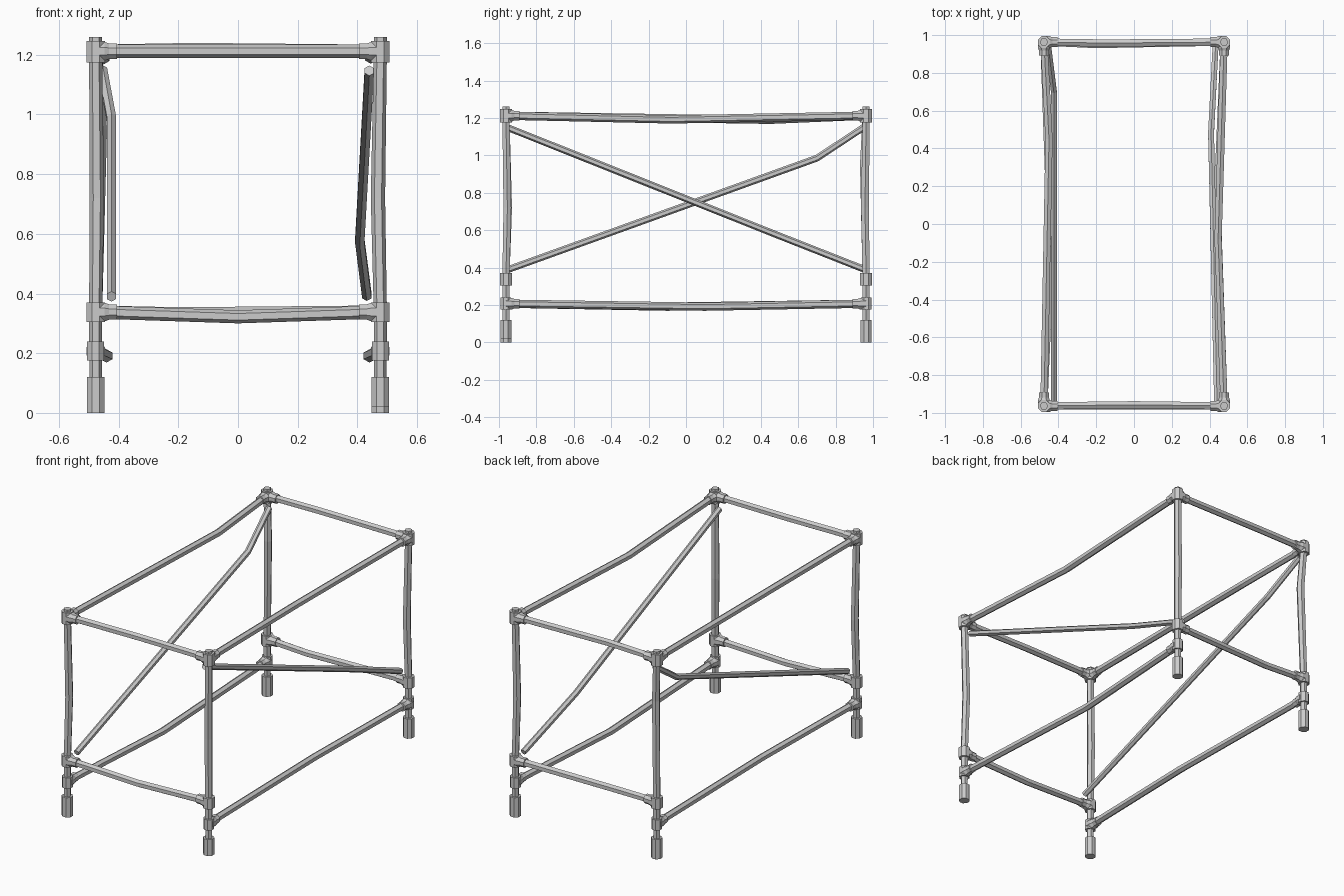
import bpy, bmesh, math
from mathutils import Vector

if "Cube" in bpy.data.objects:
    bpy.data.objects.remove(bpy.data.objects["Cube"])


def tube(name, pts, radii, sides=6, phase=0.0):
    """Faceted tube swept along points, one radius per point (or one for all)."""
    pts = [Vector(p) for p in pts]
    if not isinstance(radii, (list, tuple)):
        radii = [radii] * len(pts)
    axis = (pts[-1] - pts[0]).normalized()
    ref = Vector((1, 0, 0)) if abs(axis.z) > 0.9 else Vector((0, 0, 1))
    bm = bmesh.new()
    rings = []
    for i, p in enumerate(pts):
        t = (pts[min(i + 1, len(pts) - 1)] - pts[max(i - 1, 0)])
        t = t.normalized() if t.length > 1e-6 else axis
        u = (ref - t * ref.dot(t)).normalized()
        v = t.cross(u)
        rings.append([bm.verts.new(p + radii[i] * (math.cos(a) * u + math.sin(a) * v))
                      for a in (phase + 2 * math.pi * k / sides for k in range(sides))])
    for a, b in zip(rings, rings[1:]):
        for k in range(sides):
            n = (k + 1) % sides
            bm.faces.new((a[k], a[n], b[n], b[k]))
    bm.faces.new(rings[0][::-1])
    bm.faces.new(rings[-1])
    bmesh.ops.recalc_face_normals(bm, faces=bm.faces)
    me = bpy.data.meshes.new(name)
    bm.to_mesh(me)
    bm.free()
    ob = bpy.data.objects.new(name, me)
    bpy.context.collection.objects.link(ob)
    return ob


X, Y = 0.477, 0.963
P8 = math.pi / 8


def sleeve(name, x, y, z, d, r=0.028):
    # short socket reaching from the post along a rail
    prof = [(0, 0.034), (0.03, 0.034), (0.045, r), (0.072, r)]
    tube(name, [(x + d[0] * s, y + d[1] * s, z) for s, _ in prof],
         [q for _, q in prof], 8, P8)


def collar(name, x, y, z0, z1, r=0.034):
    tube(name, [(x, y, z0), (x, y, z1)], r, 8, P8)


# Corner posts, feet and pipe fittings
for side, sx in (("left", -1), ("right", 1)):
    for end, sy in (("front", -1), ("back", 1)):
        tag = f"{end}_{side}"
        x, y = sx * X, sy * Y
        bend = {"front_left": (0.004, 0.012, 0.72), "front_right": (0.008, 0.008, 0.72),
                "back_left": (0.014, 0.012, 0.95), "back_right": (0.008, 0.006, 0.72)}[tag]
        foot_z = 0.02 if tag == "front_right" else 0.0
        tube(f"post_{tag}",
             [(x, y, 0.1), (x, y, 0.34),
              (x - sx * bend[0], y - sy * bend[1], bend[2]),
              (x, y, 1.21), (x, y, 1.26)],
             [0.021, 0.022, 0.024, 0.022, 0.022])
        collar(f"foot_{tag}", x, y, foot_z, 0.12, 0.032)
        collar(f"lower_fitting_{tag}", x, y, 0.175, 0.24, 0.031)
        sleeve(f"lower_socket_{tag}", x, y, 0.207, (0, -sy))
        collar(f"middle_fitting_{tag}", x, y, 0.305, 0.37)
        sleeve(f"middle_socket_{tag}", x, y, 0.338, (-sx, 0))
        collar(f"top_fitting_{tag}", x, y, 1.175, 1.247)
        sleeve(f"top_side_socket_{tag}", x, y, 1.212, (0, -sy))
        sleeve(f"top_cross_socket_{tag}", x, y, 1.212, (-sx, 0))

# Slightly bent rails: ends fixed at the posts, one kink along each
cross = [("top_front_rail", -1, 1.212, (0.0, -0.957, 1.212)),
         ("top_back_rail", 1, 1.212, (-0.15, 0.958, 1.218)),
         ("lower_front_rail", -1, 0.338, (0.0, -0.962, 0.322)),
         ("lower_back_rail", 1, 0.338, (-0.2, 0.95, 0.332))]
for name, sy, z, mid in cross:
    tube(name, [(-X, sy * Y, z), mid, (X, sy * Y, z)], 0.022)

long = [("top_left_rail", -1, 1.212, (-0.45, 0.45, 1.19)),
        ("top_right_rail", 1, 1.212, (0.445, -0.08, 1.192)),
        ("lower_left_rail", -1, 0.207, (-0.44, -0.1, 0.191)),
        ("lower_right_rail", 1, 0.207, (0.44, 0.1, 0.191))]
for name, sx, z, mid in long:
    tube(name, [(sx * X, -Y, z), mid, (sx * X, Y, z)], 0.022)

# Diagonal side braces
tube("left_brace", [(-0.424, -0.95, 0.39), (-0.424, 0.7, 0.985), (-0.455, 0.95, 1.15)], 0.018)
tube("right_brace", [(0.44, -0.95, 1.147), (0.408, 0.48, 0.577), (0.432, 0.95, 0.392)], 0.018)
